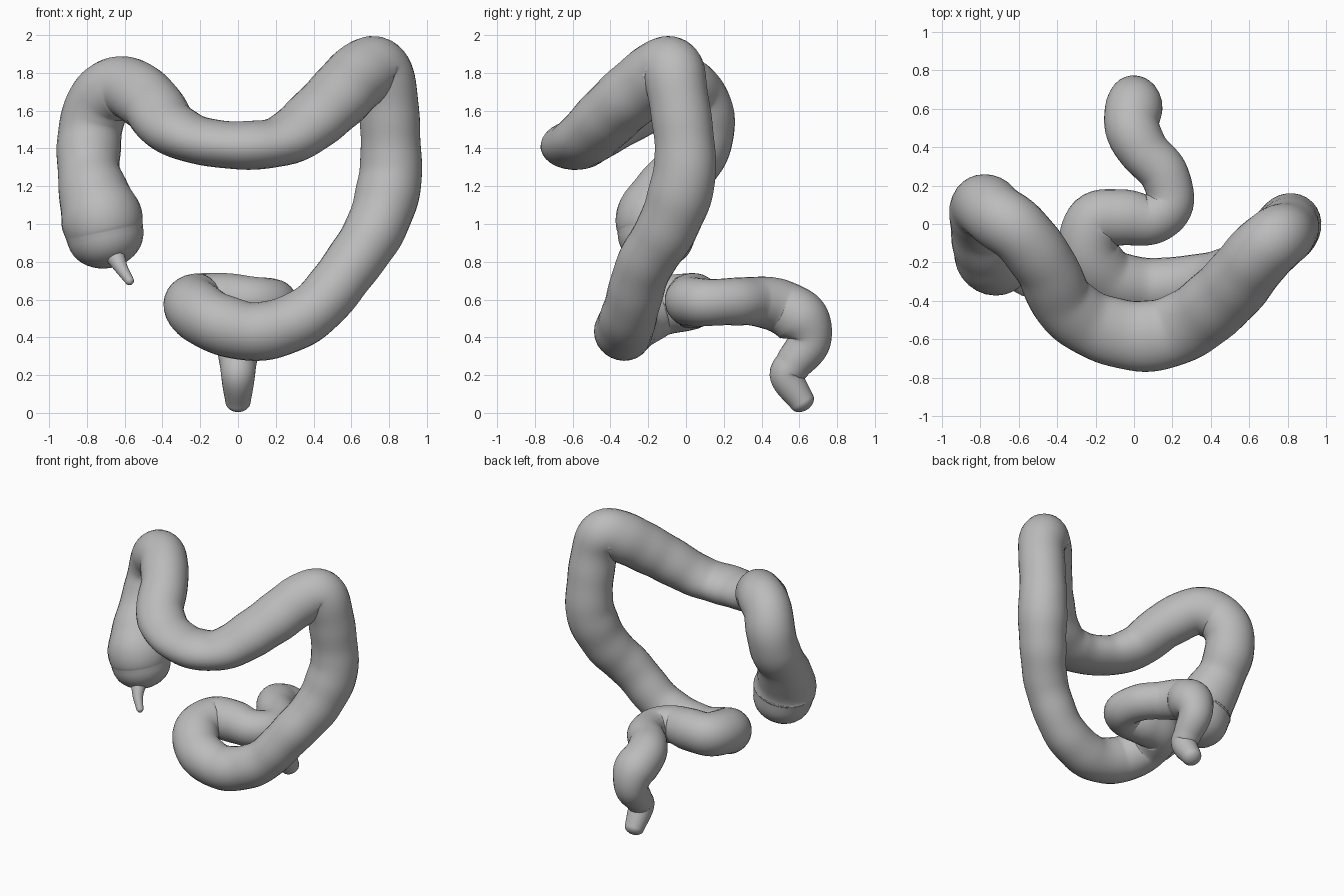
import bpy, bmesh, math
from mathutils import Vector

cube = bpy.data.objects.get("Cube")
if cube:
    bpy.data.objects.remove(cube)

tissue = bpy.data.materials.new("tissue_grey")
tissue.use_nodes = True
GREY = (0.5, 0.5, 0.5, 1)
tissue.diffuse_color = GREY
tissue.node_tree.nodes["Principled BSDF"].inputs["Base Color"].default_value = GREY

SIDES, STEPS = 28, 8


def spline(points):
    """Catmull-Rom through (x, y, z, radius) stations."""
    p = [Vector(q) for q in points]
    p = [p[0] * 2 - p[1]] + p + [p[-1] * 2 - p[-2]]
    out = []
    for a, b, c, d in zip(p, p[1:], p[2:], p[3:]):
        for i in range(STEPS):
            t = i / STEPS
            out.append((b * 2 + (c - a) * t + (a * 2 - b * 5 + c * 4 - d) * t**2
                        + (b * 3 - a - c * 3 + d) * t**3) / 2)
    return out + [p[-2]]


def round_end(point, inner, cap):
    """Stations that close a tube end with a dome of length cap."""
    centre, r = point.xyz, point.w
    axis = (centre - inner.xyz).normalized()
    dome = []
    for i in range(1, 11):
        a = math.pi / 2 * i / 10.3
        dome.append(Vector((*(centre + axis * cap * math.sin(a)), r * math.cos(a))))
    return dome


def tube(name, points, cap_start, cap_end, flatten=None, folds=0.0):
    s = spline(points)
    s = round_end(s[0], s[1], cap_start)[::-1] + s + round_end(s[-1], s[-2], cap_end)
    bm = bmesh.new()
    rings, normal, run = [], Vector((0, 1, 0)), 0
    for i, q in enumerate(s):
        tangent = (s[min(i + 1, len(s) - 1)].xyz - s[max(i - 1, 0)].xyz).normalized()
        normal = (normal - tangent * normal.dot(tangent)).normalized()
        side = tangent.cross(normal)
        if i:
            run += (q.xyz - s[i - 1].xyz).length
        ring = []
        for k in range(SIDES):
            a = math.tau * k / SIDES
            # soft pouches between three lengthwise bands
            r = q.w * (1 + folds * math.sin(run * 30) - folds * math.cos(3 * a))
            off = (normal * math.cos(a) + side * math.sin(a)) * r
            if flatten:
                off.z *= flatten(q)
            ring.append(bm.verts.new(q.xyz + off))
        rings.append(ring)
    for lo, hi in zip(rings, rings[1:]):
        for k in range(SIDES):
            n = (k + 1) % SIDES
            bm.faces.new((lo[k], lo[n], hi[n], hi[k]))
    bm.faces.new(rings[0][::-1])
    bm.faces.new(rings[-1])
    bmesh.ops.recalc_face_normals(bm, faces=bm.faces)
    mesh = bpy.data.meshes.new(name)
    bm.to_mesh(mesh)
    bm.free()
    for f in mesh.polygons:
        f.use_smooth = True
    mesh.materials.append(tissue)
    obj = bpy.data.objects.new(name, mesh)
    bpy.context.collection.objects.link(obj)


# Stations along the bowel: x, y, z, radius
caecum = [(-.705, -.155, .95, .207), (-.725, -.15, 1.04, .214), (-.76, -.095, 1.15, .19)]
ascending = [(-.79, -.01, 1.28, .166), (-.79, .07, 1.42, .17), (-.77, .09, 1.56, .168)]
transverse = [(-.71, .04, 1.68, .168), (-.59, -.05, 1.72, .165), (-.46, -.22, 1.635, .163),
              (-.365, -.41, 1.515, .165), (-.2, -.53, 1.44, .172), (.05, -.585, 1.415, .184),
              (.27, -.525, 1.455, .182), (.48, -.36, 1.62, .182), (.64, -.17, 1.78, .175)]
descending = [(.735, -.08, 1.82, .17), (.79, -.045, 1.7, .16), (.81, -.005, 1.4, .16),
              (.8, -.02, 1.2, .17), (.73, -.1, .98, .16), (.6, -.22, .78, .15)]
sigmoid = [(.43, -.285, .57, .147), (.27, -.315, .47, .152), (.08, -.33, .43, .155),
           (-.12, -.29, .48, .16), (-.235, -.15, .56, .158), (-.2, .015, .59, .15),
           (-.06, .035, .595, .145), (.09, .025, .59, .132), (.185, .11, .585, .125),
           (.155, .26, .59, .125)]
rectum = [(.05, .38, .59, .132), (-.01, .5, .565, .143), (0, .615, .49, .146),
          (0, .65, .375, .117), (0, .57, .26, .098), (0, .535, .19, .089),
          (0, .615, .06, .068)]


def squash(q):
    """Flatten the sagging middle of the transverse colon."""
    if q.z < 1.2 or q.y > -.2:
        return 1
    return 1 - .3 * min(1, (-.2 - q.y) / .36)


tube("large_intestine", caecum + ascending + transverse + descending + sigmoid + rectum,
     .185, .05, squash, .009)

# Appendix hanging from the caecum
tube("appendix", [(-.655, -.25, .84, .055), (-.62, -.31, .77, .036),
                  (-.575, -.35, .7, .024)], .03, .024)
